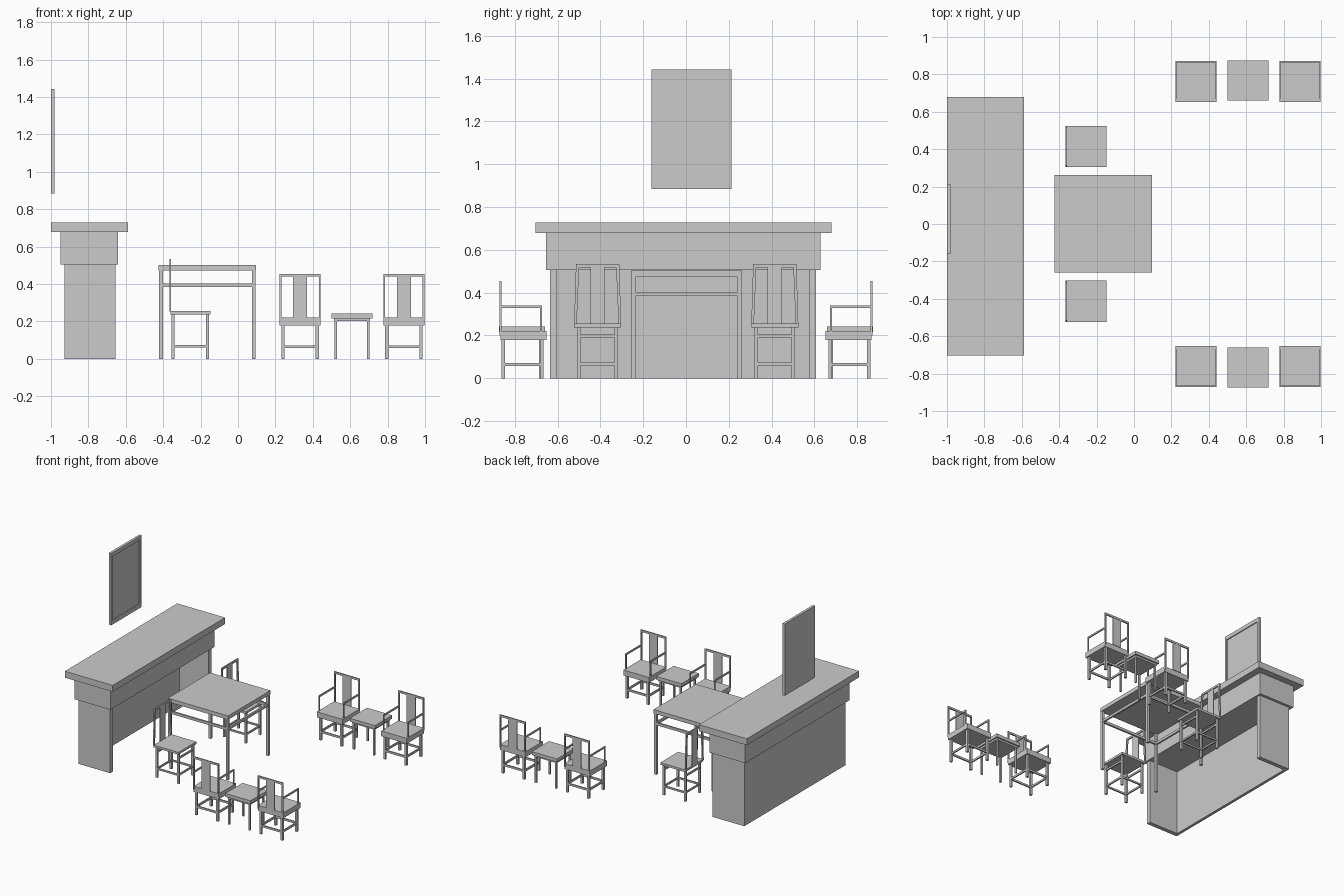
import bpy, bmesh


def add_mesh(name, boxes, prisms=()):
    """One object from boxes (x0,x1,y0,y1,z0,z1) and prisms (y-z outline, x0, x1)."""
    bm = bmesh.new()
    outlines = [([(b[2], b[4]), (b[3], b[4]), (b[3], b[5]), (b[2], b[5])], b[0], b[1])
                for b in boxes]
    for pts, x0, x1 in outlines + list(prisms):
        face = bm.faces.new([bm.verts.new((x0, y, z)) for y, z in pts])
        ext = bmesh.ops.extrude_face_region(bm, geom=[face])
        bmesh.ops.translate(bm, vec=(x1 - x0, 0, 0),
                            verts=[v for v in ext["geom"] if isinstance(v, bmesh.types.BMVert)])
    bmesh.ops.recalc_face_normals(bm, faces=bm.faces)
    me = bpy.data.meshes.new(name)
    bm.to_mesh(me)
    bm.free()
    ob = bpy.data.objects.new(name, me)
    bpy.context.collection.objects.link(ob)
    return ob


def four_legs(x0, x1, y0, y1, w, z):
    return [(a, a + w, b, b + w, 0, z) for a in (x0, x1 - w) for b in (y0, y1 - w)]


def ring(x0, x1, y0, y1, w, z0, z1):
    """Four rails around a rectangle."""
    return [(x0, x1, y0, y0 + w, z0, z1), (x0, x1, y1 - w, y1, z0, z1),
            (x0, x0 + w, y0 + w, y1 - w, z0, z1), (x1 - w, x1, y0 + w, y1 - w, z0, z1)]


# long altar cabinet, open on its +x side
add_mesh("cabinet_top", [(-1.0, -0.588, -0.703, 0.68, 0.678, 0.728)])
add_mesh("cabinet_frieze", [(-0.95, -0.642, -0.655, 0.628, 0.505, 0.678)])
add_mesh("cabinet_ends", [(-0.928, -0.656, -0.636, -0.604, 0, 0.505),
                          (-0.928, -0.656, 0.576, 0.608, 0, 0.505)])
add_mesh("cabinet_back", [(-0.928, -0.906, -0.604, 0.576, 0, 0.505)])

# hanging picture: border with recessed panel
add_mesh("picture_frame", [(-1.0, -0.98, -0.161, -0.145, 0.884, 1.443),
                           (-1.0, -0.98, 0.192, 0.212, 0.884, 1.443),
                           (-1.0, -0.98, -0.145, 0.192, 0.884, 0.917),
                           (-1.0, -0.98, -0.145, 0.192, 1.413, 1.443)])
add_mesh("picture_panel", [(-1.0, -0.987, -0.145, 0.192, 0.917, 1.413)])

# square table
add_mesh("table_top", [(-0.424, 0.096, -0.258, 0.262, 0.473, 0.503)])
add_mesh("table_legs", four_legs(-0.422, 0.094, -0.256, 0.26, 0.02, 0.473))
add_mesh("table_rails", ring(-0.418, 0.09, -0.252, 0.256, 0.014, 0.384, 0.404))

# two side chairs facing +x
for cy in (-0.413, 0.415):
    h = 0.11
    add_mesh("chair_seat", [(-0.362, -0.146, cy - h, cy + h, 0.238, 0.255)])
    add_mesh("chair_legs", four_legs(-0.355, -0.154, cy - 0.095, cy + 0.095, 0.016, 0.238))
    add_mesh("chair_stretchers", ring(-0.352, -0.157, cy - 0.092, cy + 0.092, 0.01, 0.06, 0.073))
    add_mesh("chair_upper_rails", [(x, x + 0.01, cy - 0.092, cy + 0.092, 0.19, 0.204)
                                   for x in (-0.352, -0.167)])
    stiles = [([(cy + s * 0.11, 0.25), (cy + s * 0.098, 0.25),
                (cy + s * 0.086, 0.534), (cy + s * 0.101, 0.534)], -0.367, -0.357)
              for s in (-1, 1)]
    add_mesh("chair_back_frame", [(-0.367, -0.357, cy - 0.09, cy + 0.09, 0.518, 0.534)], stiles)
    add_mesh("chair_back_splat", [(-0.365, -0.359, cy - 0.033, cy + 0.033, 0.25, 0.52)])

# two rows of armchairs with a small table between; s is the side the backs are on
for s in (-1, 1):
    def row(boxes):
        return [(a, b, min(s * c, s * d), max(s * c, s * d), e, f) for a, b, c, d, e, f in boxes]

    for cx in (0.332, 0.887):
        l, r = cx - 0.11, cx + 0.11
        add_mesh("armchair_seat", row([(l, r, 0.653, 0.866, 0.179, 0.221)]))
        add_mesh("armchair_legs", row(four_legs(l + 0.01, r - 0.01, 0.665, 0.862, 0.017, 0.179)))
        add_mesh("armchair_stretchers",
                 row(ring(l + 0.013, r - 0.013, 0.668, 0.859, 0.01, 0.057, 0.072)))
        add_mesh("armchair_back_frame", row([(l, l + 0.01, 0.862, 0.872, 0.2, 0.455),
                                             (r - 0.01, r, 0.862, 0.872, 0.2, 0.455),
                                             (l + 0.01, r - 0.01, 0.862, 0.872, 0.44, 0.455)]))
        add_mesh("armchair_back_splat", row([(cx - 0.038, cx + 0.038, 0.864, 0.87, 0.22, 0.442)]))
        for x in (l, r - 0.009):
            add_mesh("armchair_arm", row([(x, x + 0.009, 0.672, 0.862, 0.328, 0.34),
                                          (x, x + 0.009, 0.672, 0.682, 0.22, 0.328)]))

    # side table
    add_mesh("side_table_top", row([(0.501, 0.718, 0.66, 0.873, 0.217, 0.243)]))
    add_mesh("side_table_apron", row([(0.512, 0.707, 0.671, 0.862, 0.203, 0.217)]))
    add_mesh("side_table_legs", row(four_legs(0.516, 0.703, 0.675, 0.858, 0.013, 0.203)))
